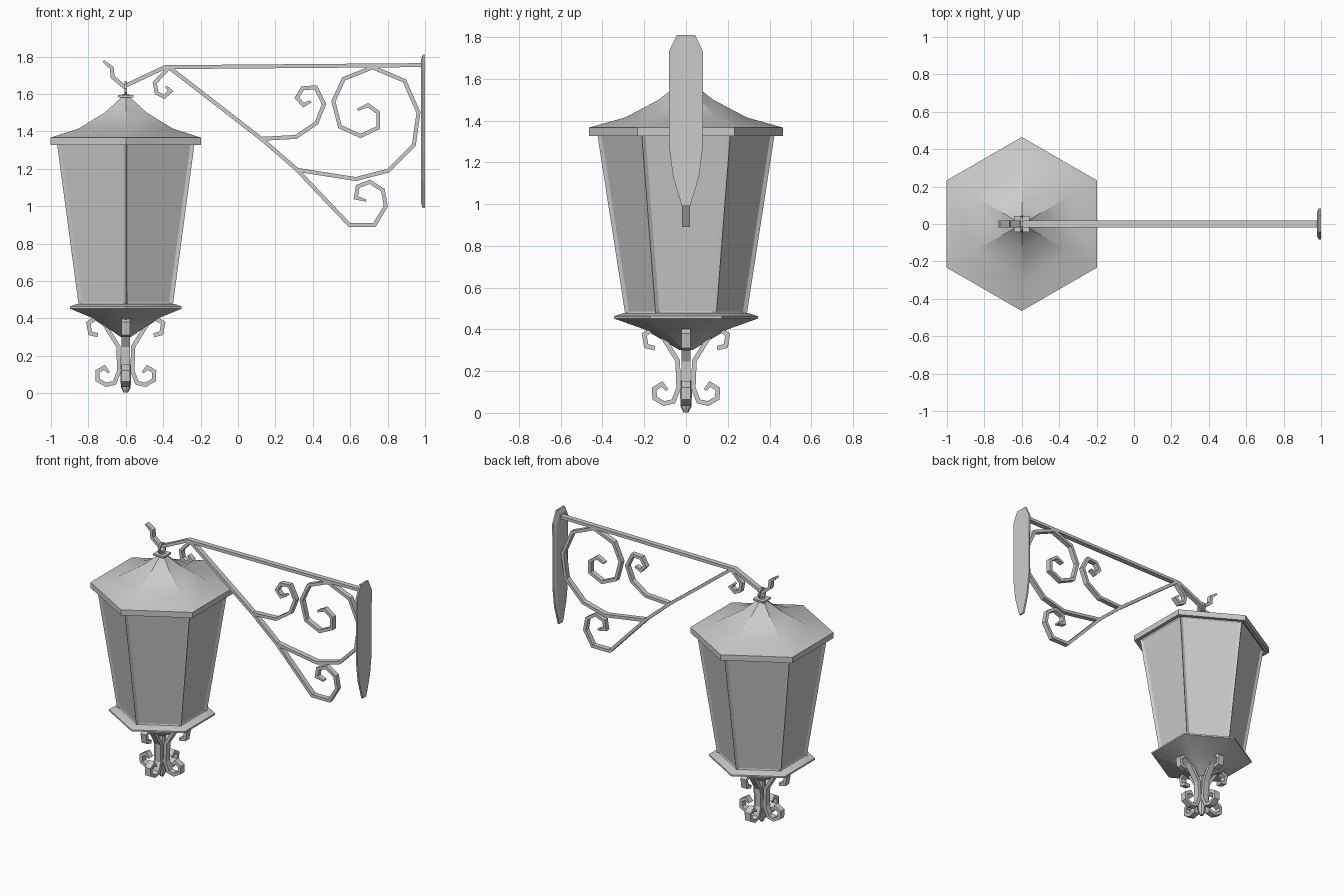
import bpy, bmesh, math
from mathutils import Vector, Matrix

if "Cube" in bpy.data.objects:
    bpy.data.objects.remove(bpy.data.objects["Cube"])

LAMP_X = -0.6

iron = bpy.data.materials.new("grey_iron")
iron.use_nodes = True
GREY = (0.6, 0.6, 0.6, 1)
iron.diffuse_color = GREY
iron.node_tree.nodes["Principled BSDF"].inputs["Base Color"].default_value = GREY


def finish(name, bm, smooth=False):
    """Turn a bmesh into a named, coloured object."""
    bmesh.ops.recalc_face_normals(bm, faces=bm.faces)
    mesh = bpy.data.meshes.new(name)
    bm.to_mesh(mesh)
    bm.free()
    mesh.materials.append(iron)
    obj = bpy.data.objects.new(name, mesh)
    bpy.context.collection.objects.link(obj)
    if smooth:
        bpy.ops.object.select_all(action='DESELECT')
        obj.select_set(True)
        bpy.context.view_layer.objects.active = obj
        bpy.ops.object.shade_smooth_by_angle(angle=math.radians(30))
    return obj


def skin(bm, rings):
    """Join rings of equal length with quads and cap both ends."""
    loops = [[bm.verts.new(p) for p in ring] for ring in rings]
    n = len(loops[0])
    for a, b in zip(loops, loops[1:]):
        for i in range(n):
            j = (i + 1) % n
            bm.faces.new((a[i], a[j], b[j], b[i]))
    bm.faces.new(loops[0])
    bm.faces.new(loops[-1])


def hex_lathe(profile, sides=6):
    """Stack polygon rings of (corner radius, height) about the lamp axis."""
    bm = bmesh.new()
    turns = [math.pi / 2 + math.tau * i / sides for i in range(sides)]
    skin(bm, [[(LAMP_X + r * math.cos(t), r * math.sin(t), z) for t in turns]
              for r, z in profile])
    return bm


def ribbon(bm, path, width, thick, tip=0.6):
    """Sweep a flat bar along a path in the xz plane, slimmer at its free end."""
    pts = [Vector(p) for p in path]
    rings = []
    for i, p in enumerate(pts):
        before = (p - pts[i - 1]).normalized() if i else None
        after = (pts[i + 1] - p).normalized() if i + 1 < len(pts) else None
        tangent = ((before or after) + (after or before)).normalized()
        mitre = max(0.6, tangent.dot(after or before))
        side = Vector((-tangent.y, tangent.x)) * thick / 2 / mitre
        h = width / 2
        if after is None:
            side *= tip
        a, b = p + side, p - side
        rings.append([(a.x, -h, a.y), (a.x, h, a.y), (b.x, h, b.y), (b.x, -h, b.y)])
    skin(bm, rings)


def box(name, size, centre):
    bm = bmesh.new()
    bmesh.ops.create_cube(bm, size=1, matrix=Matrix.Translation(centre) @ Matrix.Diagonal((*size, 1)))
    return finish(name, bm)


# Lantern roof with a hollow lip below
finish("roof", hex_lathe([(0.41, 1.35), (0.44, 1.326), (0.465, 1.326), (0.465, 1.366),
                          (0.29, 1.415), (0.13, 1.5), (0.035, 1.575), (0.02, 1.6)]), True)
box("roof_cap", (0.085, 0.085, 0.012), (LAMP_X, 0, 1.588))

# Lantern body with six recessed panes
bm = hex_lathe([(0.29, 0.465), (0.426, 1.345)])
panes = [f for f in bm.faces if len(f.verts) == 4]
bmesh.ops.recalc_face_normals(bm, faces=bm.faces)
bmesh.ops.inset_individual(bm, faces=panes, thickness=0.026, depth=-0.012)
finish("lantern_body", bm)

# Base tray
finish("base_tray", hex_lathe([(0.03, 0.3), (0.2, 0.4), (0.345, 0.452), (0.345, 0.463),
                               (0.3, 0.478)]), True)

# Central stem and its pointed tip
finish("stem", hex_lathe([(0.012, 0.003), (0.026, 0.03), (0.03, 0.13), (0.022, 0.16),
                          (0.022, 0.32)], 8), True)

# Four scrolls under the base
scroll = [(0.15, 0.31), (0.19, 0.32), (0.2, 0.375), (0.16, 0.4), (0.115, 0.37),
          (0.04, 0.25), (0.035, 0.12), (0.06, 0.055), (0.105, 0.045), (0.15, 0.07),
          (0.152, 0.115), (0.115, 0.138), (0.09, 0.11)]
for k, side in enumerate(("left", "back", "right", "front")):
    bm = bmesh.new()
    ribbon(bm, scroll, 0.044, 0.022)
    bm.transform(Matrix.Translation((LAMP_X, 0, 0)) @ Matrix.Rotation(k * math.pi / 2, 4, 'Z'))
    finish(side + "_scroll", bm)

# Hanging ring
bm = bmesh.new()
rings = 10
for i in range(rings):
    a, b = (math.tau * (i + s) / rings for s in (0, 1))
    skin(bm, [[(LAMP_X + x, r * math.cos(t), 1.63 + r * math.sin(t))
               for x, r in ((-0.007, 0.026), (0.007, 0.026), (0.007, 0.04), (-0.007, 0.04))]
              for t in (a, b)])
finish("hanging_ring", bm)

# Bracket bars and scrolls, each a path of (x, z)
bracket = {
    "top_bar": [(0.98, 1.754), (-0.39, 1.743), (-0.61, 1.64), (-0.67, 1.69),
                (-0.675, 1.74), (-0.72, 1.775)],
    "small_curl": [(-0.37, 1.74), (-0.445, 1.66), (-0.435, 1.605), (-0.395, 1.585),
                   (-0.36, 1.615), (-0.385, 1.64)],
    "diagonal_bar": [(-0.37, 1.743), (0.125, 1.36), (0.31, 1.2), (0.595, 0.9), (0.73, 0.9),
                     (0.79, 1.0), (0.775, 1.085), (0.705, 1.13), (0.64, 1.105),
                     (0.63, 1.045), (0.685, 1.03)],
    "upper_scroll": [(0.125, 1.36), (0.31, 1.37), (0.42, 1.445), (0.46, 1.545), (0.415, 1.635),
                     (0.345, 1.63), (0.315, 1.58), (0.35, 1.54), (0.39, 1.56)],
    "large_scroll": [(0.31, 1.195), (0.63, 1.145), (0.805, 1.19), (0.94, 1.325), (0.965, 1.5),
                     (0.89, 1.67), (0.72, 1.742), (0.565, 1.68), (0.51, 1.56), (0.545, 1.425),
                     (0.655, 1.375), (0.75, 1.42), (0.75, 1.5), (0.695, 1.54), (0.64, 1.515)],
}
for name, path in bracket.items():
    bm = bmesh.new()
    ribbon(bm, path, 0.036, 0.021)
    finish(name, bm)

# Wall plate, bevelled toward the bracket
half = [(0.043, 1.81), (0.082, 1.73), (0.08, 1.27), (0.062, 1.13), (0.02, 0.99)]
outline = half + [(-y, z) for y, z in reversed(half)]
bm = bmesh.new()
skin(bm, [[(x, y * s, 1.42 + (z - 1.42) * t) for y, z in outline]
          for x, s, t in ((1.0, 1, 1), (0.988, 1, 1), (0.978, 0.8, 0.93))])
finish("wall_plate", bm)
